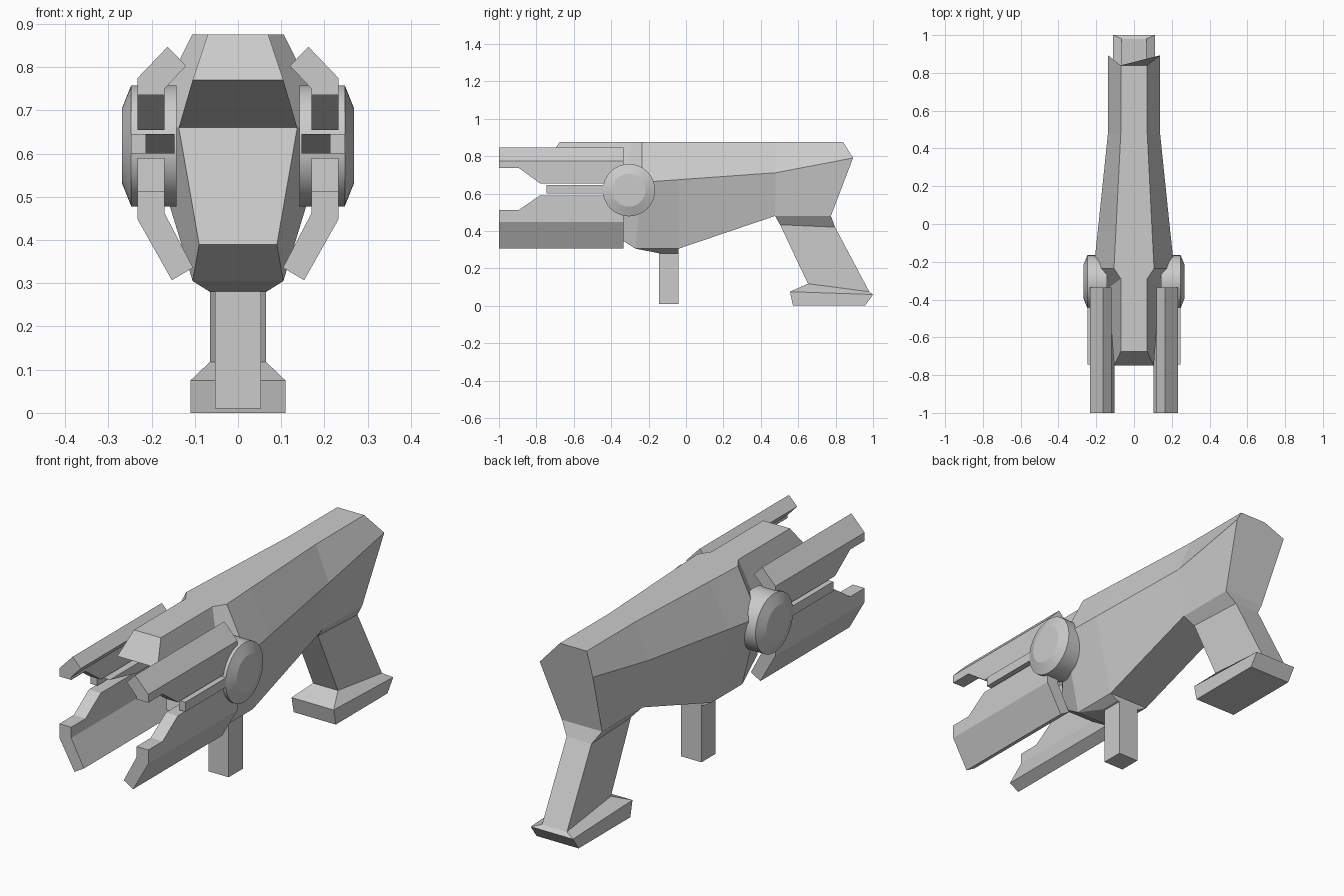
import bpy, bmesh, math
from mathutils import Matrix

if "Cube" in bpy.data.objects:
    bpy.data.objects.remove(bpy.data.objects["Cube"])


def make_object(name, bm, mirror=False):
    bmesh.ops.remove_doubles(bm, verts=bm.verts, dist=1e-5)
    bmesh.ops.recalc_face_normals(bm, faces=bm.faces)
    me = bpy.data.meshes.new(name)
    bm.to_mesh(me)
    bm.free()
    ob = bpy.data.objects.new(name, me)
    bpy.context.collection.objects.link(ob)
    if mirror:
        mod = ob.modifiers.new("Mirror", "MIRROR")
        mod.use_mirror_merge = False
    return ob


def loft(bm, rings, cap_start=True, cap_end=True):
    vs = [[bm.verts.new(p) for p in r] for r in rings]
    n = len(vs[0])
    for a, b in zip(vs, vs[1:]):
        for i in range(n):
            j = (i + 1) % n
            bm.faces.new((a[i], a[j], b[j], b[i]))
    if cap_start:
        bm.faces.new(vs[0])
    if cap_end:
        bm.faces.new(vs[-1])


def sym(half):
    # half section -> full ring, mirrored over x
    return list(half) + [(-x, y, z) for x, y, z in reversed(half)]


def rect(w, y0, y1, z0, z1):
    return sym([(w, y0, z0), (w, y1, z1)])


# Body: six-sided sections (top, widest, bottom) from rear to front
sections = [
    [(.07, .84, .875), (.138, .893, .79), (.105, .775, .48)],
    [(.07, .48, .875), (.138, .48, .711), (.105, .476, .48)],
    [(.096, -.04, .875), (.192, -.04, .674), (.105, -.04, .305)],
    [(.106, -.235, .875), (.213, -.235, .66), (.105, -.27, .305)],
    [(.07, -.29, .875), (.137, -.34, .66), (.09, -.405, .39)],
]
bm = bmesh.new()
loft(bm, [sym(s) for s in sections], cap_end=False)
top, mid, low = sections[-1]
bm.faces.new([bm.verts.new(p) for p in sym([mid, low])])
# Overhanging nose
loft(bm, [sym([top, mid]), sym([(.07, -.675, .875), (.105, -.75, .77)])], cap_start=False)
make_object("body", bm)

# Tapered belly plate and front grip under the body
bm = bmesh.new()
loft(bm, [rect(.105, -.27, -.04, .305, .305), rect(.065, -.14, -.04, .28, .28)], cap_start=False)
make_object("belly", bm)
bm = bmesh.new()
loft(bm, [rect(.053, -.145, -.04, .285, .285), rect(.053, -.145, -.04, .01, .01)])
make_object("front_grip", bm)

# Rear handle with flared foot
bm = bmesh.new()
loft(bm, [
    rect(.105, .476, .775, .48, .48),
    rect(.065, .503, .797, .433, .42),
    rect(.065, .652, .98, .118, .075),
    rect(.11, .556, 1.0, .075, .06),
    rect(.11, .572, .957, 0, 0),
], cap_start=False)
make_object("rear_handle", bm)


# Bent side plates, with the free edge stepping towards the middle
def plate(name, bend, edge):
    bm = bmesh.new()
    rings = []
    for y, z in zip((-1, -.893, -.78, -.335), (edge[0], edge[0], edge[1], edge[1])):
        rings.append([(.232, y, z)] + [(x, y, bz) for x, bz in bend] + [(.17, y, z)])
    loft(bm, rings)
    make_object(name, bm, True)


plate("upper_plates", [(.232, .775), (.163, .847), (.12, .803), (.17, .75)], (.736, .654))
plate("lower_plates", [(.232, .447), (.153, .307), (.104, .336), (.17, .462)], (.513, .59))

# Slim rods between the plates, inner part cut back underneath
bm = bmesh.new()
for x0, x1, slope in ((.213, .247, 0), (.147, .213, .2)):
    prof = [(-.745, .645), (-.3, .645), (-.3, .6), (-.745 + slope, .6)]
    loft(bm, [[(x, y, z) for y, z in prof] for x in (x0, x1)])
make_object("rods", bm, True)

# Round side hubs with bevelled caps
bm = bmesh.new()
N = 32
rings = []
for x, r in ((.142, .14), (.247, .14), (.268, .088)):
    rings.append([(x, -.305 + r * math.cos(2 * math.pi * i / N),
                   .618 + r * math.sin(2 * math.pi * i / N)) for i in range(N)])
loft(bm, rings)
hub = make_object("side_hubs", bm, True)
bpy.context.view_layer.objects.active = hub
hub.select_set(True)
bpy.ops.object.shade_smooth_by_angle(angle=math.radians(20))
